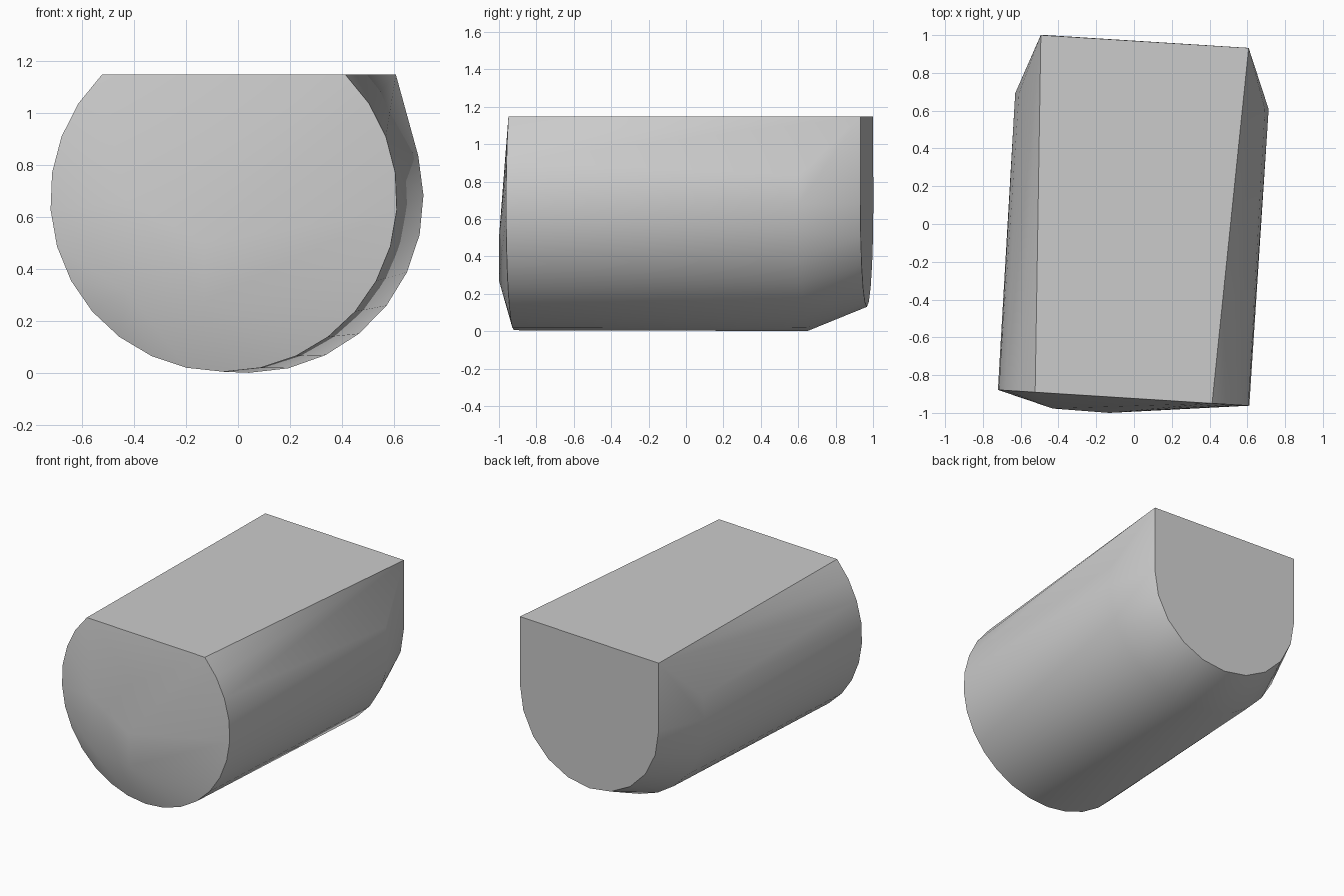
import bpy, bmesh
from math import sin, cos, radians

cube = bpy.data.objects.get("Cube")
if cube:
    bpy.data.objects.remove(cube, do_unlink=True)

TOP = 1.147      # height of the flat cut
SKEW = -0.063    # the log is turned slightly about z


def section(cx, cy, cz, radius, start, end, steps):
    """Arc of points on an upright plane square to the log's axis."""
    points = []
    for i in range(steps + 1):
        a = radians(start + (end - start) * i / steps)
        dx = radius * cos(a)
        points.append((cx + dx, cy + SKEW * dx, cz + radius * sin(a)))
    return points


# Front rim, widest ring and smaller back face
points = section(-0.055, -0.92, 0.672, 0.667, 45.4, -225.4, 22)
points += section(0.042, 0.65, 0.672, 0.671, 14, -194, 16)
points += section(0.057, 0.967, 0.68, 0.55, 0, -180, 10)
points += [(0.607, 0.932, TOP), (-0.493, 1.0, TOP)]

# Shallow bulge on the front face
points += [(-0.43, -0.977, 0.32), (-0.43, -0.977, 0.66),
           (-0.13, -1.0, 0.27), (-0.13, -1.0, 0.5)]

# Skin the sections into one convex body
bm = bmesh.new()
for p in points:
    bm.verts.new((p[0], p[1], min(p[2], TOP)))
bmesh.ops.convex_hull(bm, input=bm.verts)
loose = [v for v in bm.verts if not v.link_faces]
bmesh.ops.delete(bm, geom=loose, context='VERTS')
bmesh.ops.dissolve_limit(bm, angle_limit=radians(0.5),
                         verts=bm.verts, edges=bm.edges)
bmesh.ops.recalc_face_normals(bm, faces=bm.faces)
mesh = bpy.data.meshes.new("flat_topped_log")
bm.to_mesh(mesh)
bm.free()
log = bpy.data.objects.new("flat_topped_log", mesh)
bpy.context.collection.objects.link(log)

# Plain grey finish
grey = bpy.data.materials.new("plain grey")
grey.use_nodes = True
grey.diffuse_color = (0.6, 0.6, 0.6, 1)
grey.node_tree.nodes["Principled BSDF"].inputs["Base Color"].default_value = (0.6, 0.6, 0.6, 1)
mesh.materials.append(grey)

# Smooth sides with crisp rims
bpy.ops.object.select_all(action='DESELECT')
log.select_set(True)
bpy.context.view_layer.objects.active = log
bpy.ops.object.shade_smooth_by_angle(angle=radians(35))
